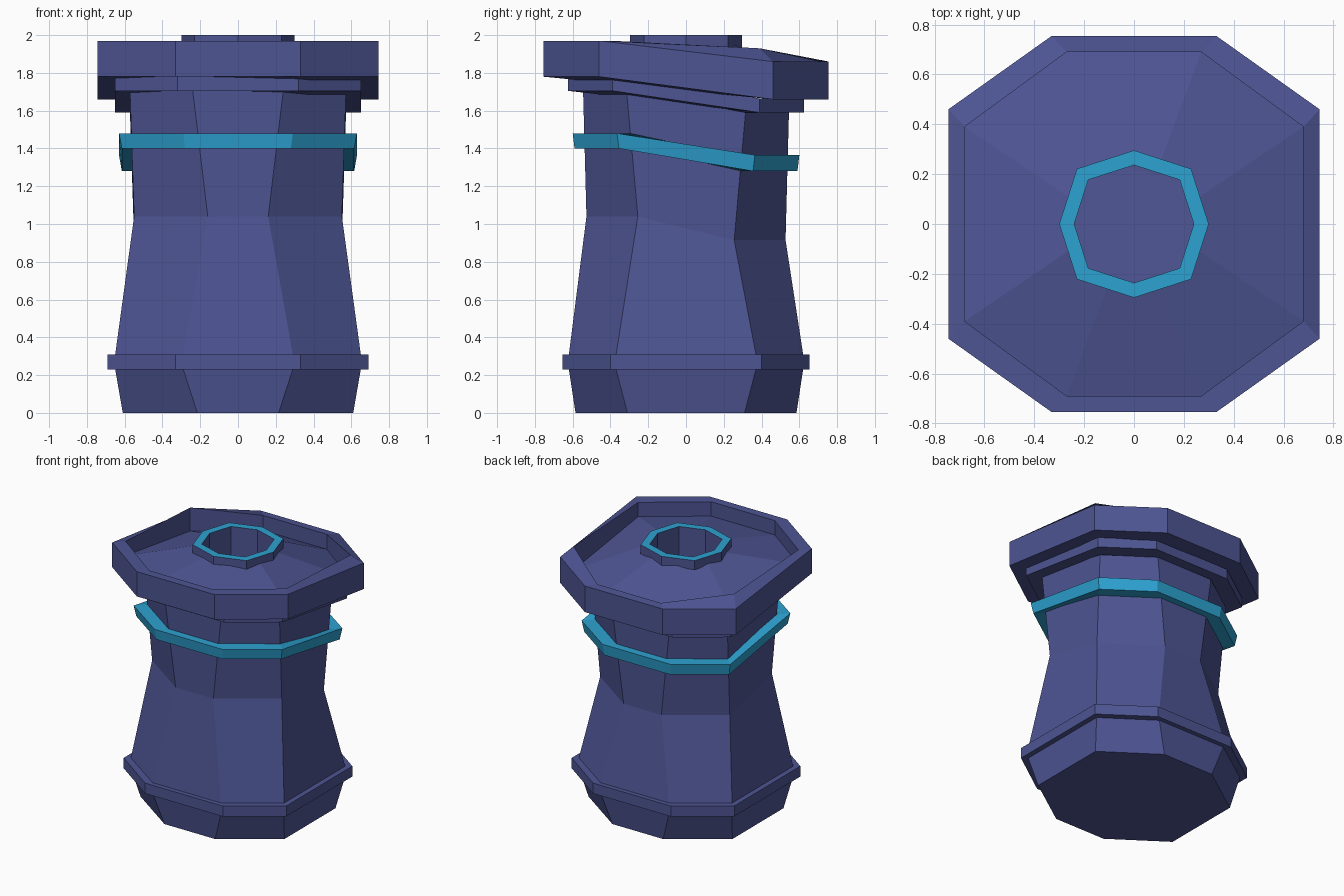
import bpy, bmesh, math

if "Cube" in bpy.data.objects:
    bpy.data.objects.remove(bpy.data.objects["Cube"])


def material(name, rgb):
    m = bpy.data.materials.new(name)
    m.diffuse_color = (*rgb, 1)
    m.use_nodes = True
    m.node_tree.nodes["Principled BSDF"].inputs["Base Color"].default_value = m.diffuse_color
    return m


BLUE = material("blue_metal", (0.075, 0.09, 0.29))
CYAN = material("cyan_trim", (0.026, 0.36, 0.64))


def octagon(fx, x, sy, y, front_z, back_z, corner_z=None):
    """Octagon with wide front/side faces; front half and back half have own heights."""
    cz = back_z if corner_z is None else corner_z
    return [(fx, -y, front_z), (x, -sy, front_z), (x, sy, cz), (fx, y, back_z),
            (-fx, y, back_z), (-x, sy, cz), (-x, -sy, front_z), (-fx, -y, front_z)]


def loft(name, loops, mats, cap_start=True, cap_end=True, closed=False, trim_band=None):
    bm = bmesh.new()
    rows = [[bm.verts.new(p) for p in loop] for loop in loops]
    pairs = list(zip(rows, rows[1:] + rows[:1])) if closed else list(zip(rows, rows[1:]))
    for band, (a, b) in enumerate(pairs):
        for i in range(8):
            j = (i + 1) % 8
            f = bm.faces.new((a[i], a[j], b[j], b[i]))
            f.material_index = 1 if band == trim_band else 0
    if cap_start and not closed:
        bm.faces.new(rows[0][::-1])
    if cap_end and not closed:
        bm.faces.new(rows[-1])
    mesh = bpy.data.meshes.new(name)
    bm.to_mesh(mesh)
    bm.free()
    for m in mats:
        mesh.materials.append(m)
    ob = bpy.data.objects.new(name, mesh)
    bpy.context.collection.objects.link(ob)
    return ob


# Waisted body with slanted upper half
loft("body", [
    octagon(.215, .61, .31, .585, 0, 0),
    octagon(.29, .65, .37, .62, .23, .23),
    octagon(.29, .65, .37, .62, .31, .31),
    octagon(.16, .55, .255, .527, 1.04, .915),
    octagon(.24, .572, .315, .545, 1.71, 1.59),
], [BLUE])

# Band around the base
base = (.33, .69, .40, .655)
loft("base_band", [octagon(*base, .23, .23), octagon(*base, .31, .31)], [BLUE])

# Glowing slanted ring around the neck
inner = (.20, .54, .27, .52)
loft("neck_ring", [
    octagon(*inner, 1.40, 1.28),
    octagon(.28, .615, .355, .59, 1.40, 1.28),
    octagon(.29, .63, .365, .60, 1.48, 1.365),
    octagon(*inner, 1.48, 1.365),
], [CYAN], closed=True)

# Step under the rim
step = (.32, .652, .39, .625)
loft("rim_step", [octagon(*step, 1.705, 1.59), octagon(*step, 1.78, 1.665)],
     [BLUE], cap_end=False)

# Wide rim with recessed dish rising to the collar
rim, lip = (.33, .745, .46, .755), (.27, .68, .39, .69)
loft("rim_dish", [
    octagon(*rim, 1.78, 1.66),
    octagon(*rim, 1.97, 1.86),
    octagon(*lip, 1.97, 1.865, 1.93),
    octagon(*lip, 1.86, 1.75),
    octagon(.11, .265, .11, .26, 1.945, 1.945),
], [BLUE], cap_end=False)


# Raised collar with a bright top edge and a deep socket
def ring(r, z):
    return [(r * math.cos(i * math.pi / 4) * (1.08 if i % 2 else 1), r * .985 * math.sin(i * math.pi / 4)
             * (1.06 if i % 2 else 1), z) for i in range(8)]


loft("collar_socket", [ring(.30, 1.93), ring(.30, 2.0), ring(.24, 2.0), ring(.24, 1.70)],
     [BLUE, CYAN], cap_start=False, trim_band=1)
